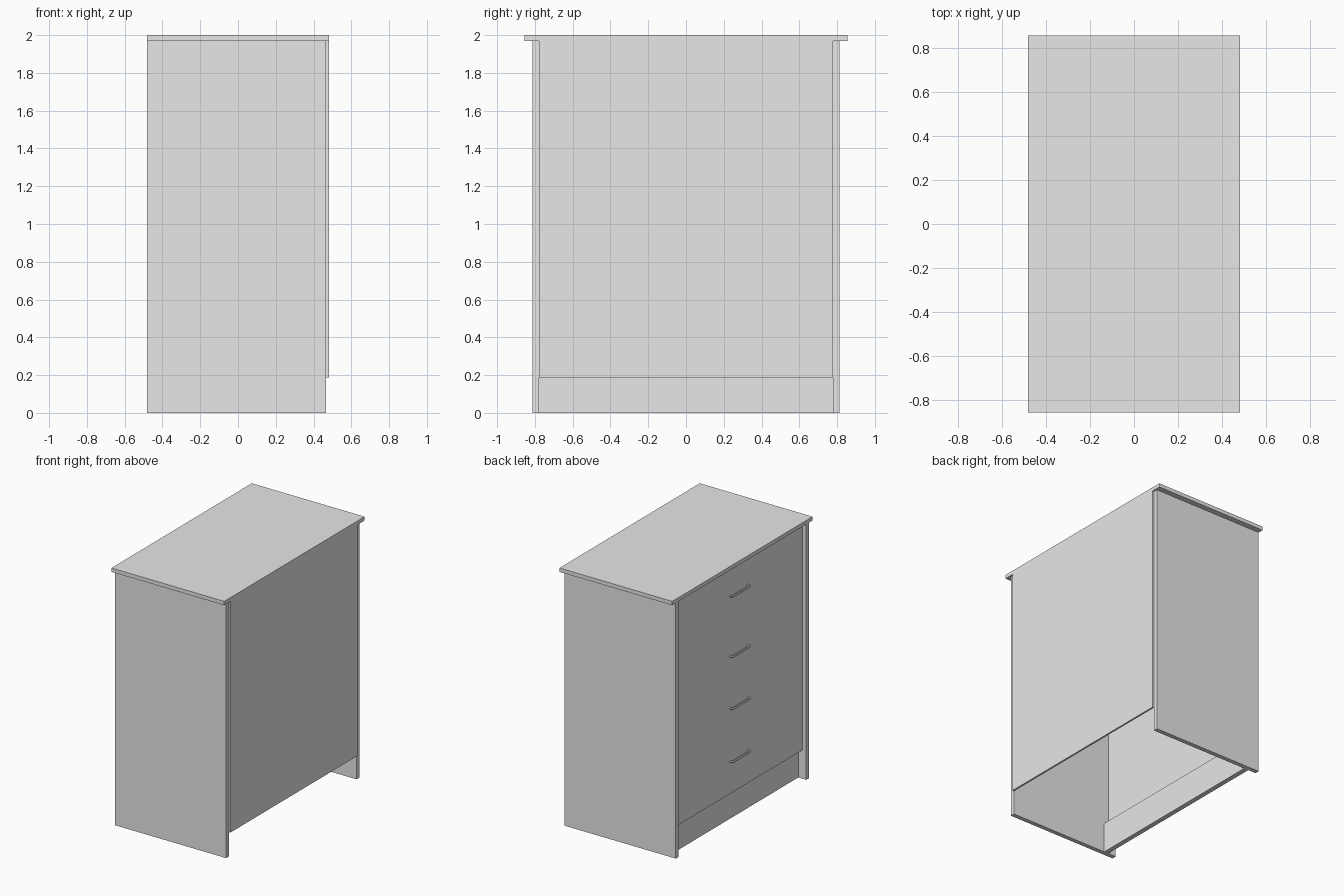
import bpy

if "Cube" in bpy.data.objects:
    bpy.data.objects.remove(bpy.data.objects["Cube"])

grey = bpy.data.materials.new("light_grey")
grey.diffuse_color = (0.8, 0.8, 0.8, 1)
grey.use_nodes = True
grey.node_tree.nodes["Principled BSDF"].inputs["Base Color"].default_value = grey.diffuse_color

HALF_X, INNER_Y, OUTER_Y = 0.481, 0.778, 0.812
TOP_Z = 1.97


def board(name, x, y, z):
    """Box spanning the given (min, max) ranges."""
    bpy.ops.mesh.primitive_cube_add(size=1)
    ob = bpy.context.object
    ob.name = name
    ob.location = [(a + b) / 2 for a, b in (x, y, z)]
    ob.scale = [b - a for a, b in (x, y, z)]
    bpy.ops.object.transform_apply(location=True, scale=True)
    ob.data.materials.append(grey)
    return ob


def handle(name, z):
    """Bent bar handle: two short legs joined by a straight grip."""
    curve = bpy.data.curves.new(name, 'CURVE')
    curve.dimensions = '3D'
    curve.bevel_depth = 0.008
    curve.bevel_resolution = 1
    curve.use_fill_caps = True
    half = [(-0.448, 0.108), (-0.466, 0.108), (-0.473, 0.100)]
    path = half + [(x, -y) for x, y in reversed(half)]
    spline = curve.splines.new('POLY')
    spline.points.add(len(path) - 1)
    for p, (x, y) in zip(spline.points, path):
        p.co = (x, y, z, 1)
    ob = bpy.data.objects.new(name, curve)
    bpy.context.collection.objects.link(ob)
    curve.materials.append(grey)
    bpy.ops.object.select_all(action='DESELECT')
    ob.select_set(True)
    bpy.context.view_layer.objects.active = ob
    bpy.ops.object.convert(target='MESH')
    bpy.ops.object.shade_smooth_by_angle()


# Overhanging top
board("top", (-HALF_X, HALF_X), (-0.855, 0.855), (TOP_Z, 2.0))

# Side panels standing on the floor
for label, s in (("left", 1), ("right", -1)):
    y = sorted((s * INNER_Y, s * OUTER_Y))
    board(label + "_side_panel", (-HALF_X, 0.467), y, (0, TOP_Z))

# Thin back panel, open below
board("back_panel", (0.467, HALF_X), (-INNER_Y, INNER_Y), (0.188, TOP_Z))

# Drawer front and recessed kick board
board("drawer_front", (-0.45, -0.413), (-INNER_Y, INNER_Y), (0.222, 1.955))
board("kick_board", (-0.413, -0.375), (-INNER_Y, INNER_Y), (0, 0.235))

# Drawer handles
for i, z in enumerate((0.473, 0.883, 1.285, 1.75)):
    handle(f"drawer_handle_{i + 1}", z)
